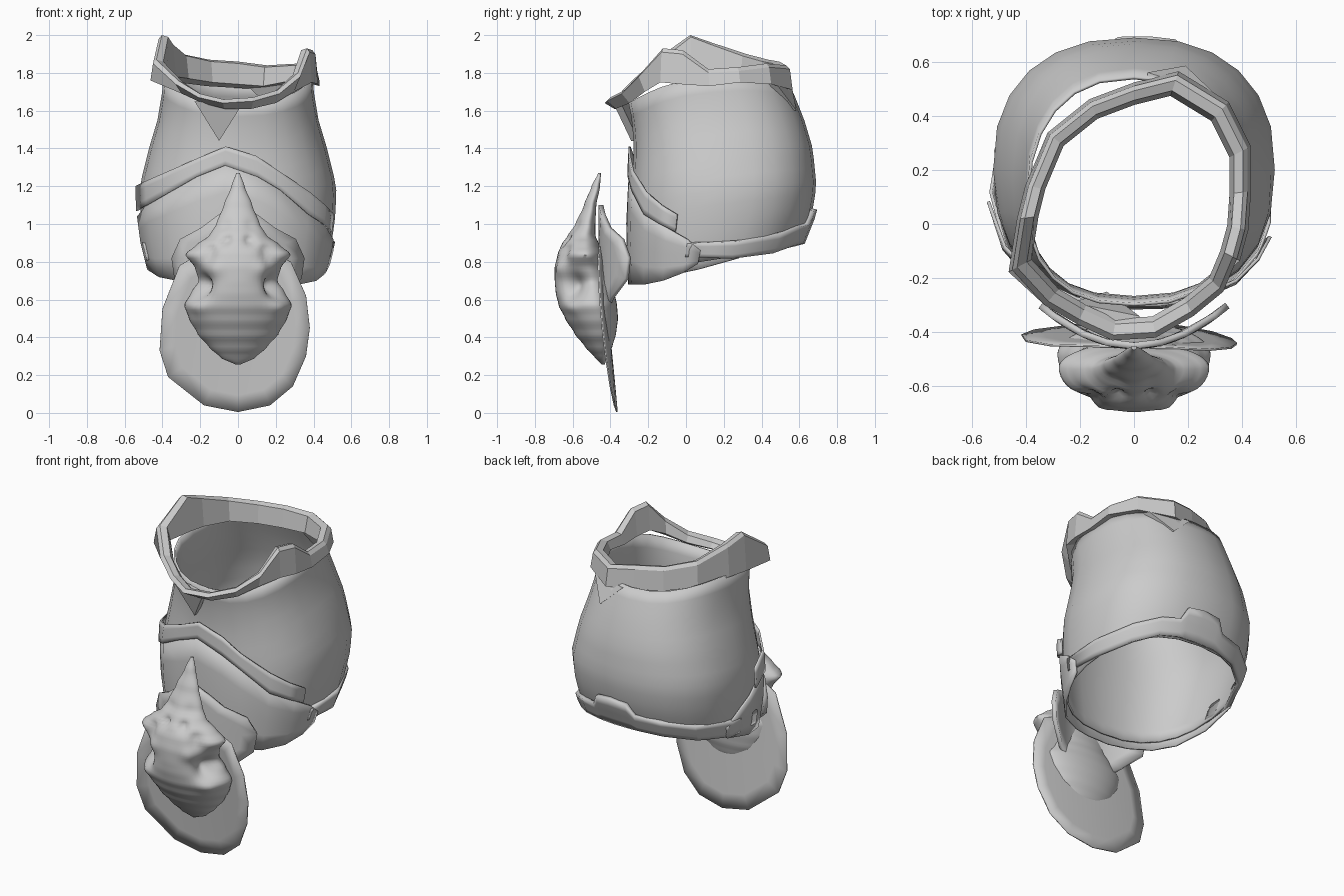
import bpy, bmesh
from math import sin, cos, radians, exp, pi
from mathutils import Vector


def make(name, verts, faces, smooth=None, thick=0.0):
    me = bpy.data.meshes.new(name)
    me.from_pydata([tuple(v) for v in verts], [], faces)
    bm = bmesh.new()
    bm.from_mesh(me)
    bmesh.ops.recalc_face_normals(bm, faces=bm.faces)
    bm.to_mesh(me)
    bm.free()
    ob = bpy.data.objects.new(name, me)
    bpy.context.collection.objects.link(ob)
    if thick:
        mod = ob.modifiers.new("thickness", 'SOLIDIFY')
        mod.thickness = thick
        mod.offset = 0
    if smooth:
        bpy.ops.object.select_all(action='DESELECT')
        ob.select_set(True)
        bpy.context.view_layer.objects.active = ob
        bpy.ops.object.shade_smooth_by_angle(angle=radians(smooth))
    return ob


def grid_faces(rows, cols, wrap_cols=False, wrap_rows=False):
    return [(r * cols + c, r * cols + (c + 1) % cols,
             (r + 1) % rows * cols + (c + 1) % cols, (r + 1) % rows * cols + c)
            for r in range(rows if wrap_rows else rows - 1)
            for c in range(cols if wrap_cols else cols - 1)]


def sample(table, z, ease=False):
    if z <= table[0][0]:
        return table[0][1:]
    for a, b in zip(table, table[1:]):
        if z <= b[0]:
            t = (z - a[0]) / (b[0] - a[0])
            if ease:
                t = 0.5 * t + 0.5 * t * t * (3 - 2 * t)
            return [p + (q - p) * t for p, q in zip(a[1:], b[1:])]
    return table[-1][1:]


# Body section by height: z, half width, front y, back y
BODY = [(0.70, 0.44, -0.28, 0.50), (0.90, 0.49, -0.29, 0.60), (1.05, 0.51, -0.29, 0.66),
        (1.20, 0.515, -0.28, 0.685), (1.40, 0.465, -0.27, 0.665), (1.55, 0.42, -0.28, 0.62),
        (1.70, 0.395, -0.31, 0.56), (1.80, 0.39, -0.35, 0.51)]


def power(v, e=0.833):
    return abs(v) ** e * (1 if v > 0 else -1)


def body_point(deg, z, off=0.0):
    a = radians(deg)
    w, yf, yb = sample(BODY, z)
    return Vector(((w + off) * power(sin(a)),
                   (yf + yb) / 2 - ((yb - yf) / 2 + off) * power(cos(a)), z))


# Main shell: open tube with slanted ends
ROWS, COLS = 14, 24
verts = []
for r in range(ROWS):
    for c in range(COLS):
        d = 360 * c / COLS
        k = cos(radians(d))
        lo, hi = 0.81 - 0.09 * k, 1.69 - 0.05 * k + 0.08 * (1 - k * k)
        verts.append(body_point(d, lo + (hi - lo) * r / (ROWS - 1)))
make("main_shell", verts, grid_faces(ROWS, COLS, True), 50, 0.012)


# Plates that follow the shell: rows of angle, top z, bottom z
def plate(name, edge, off, thick):
    n = 5
    vs = [body_point(d, t + (b - t) * i / (n - 1), off) for d, t, b in edge for i in range(n)]
    make(name, vs, grid_faces(len(edge), n), 30, thick)


plate("upper_front_plate", [(-80, 1.20, 1.07), (-60, 1.23, 1.10), (-40, 1.28, 1.16),
      (-20, 1.35, 1.25), (-5, 1.41, 1.31), (8, 1.36, 1.25), (20, 1.28, 1.18),
      (40, 1.17, 1.05), (55, 1.10, 1.00), (67, 1.05, 0.96)], 0.03, 0.012)
plate("lower_front_plate", [(-105, 0.90, 0.82), (-85, 1.04, 0.76), (-60, 1.11, 0.72),
      (-40, 1.17, 0.70), (-20, 1.26, 0.69), (-5, 1.33, 0.68), (8, 1.27, 0.68),
      (20, 1.19, 0.68), (40, 1.06, 0.68), (60, 0.98, 0.70), (75, 0.92, 0.74),
      (84, 0.86, 0.79)], 0.022, 0.012)
plate("rear_bottom_band", [(75, 0.90, 0.83), (100, 0.91, 0.82), (130, 0.95, 0.85),
      (150, 0.99, 0.89), (163, 1.00, 0.90), (167, 1.07, 0.90), (176, 1.08, 0.90),
      (184, 1.07, 0.90), (188, 1.00, 0.90), (205, 0.99, 0.89), (230, 0.96, 0.86),
      (260, 0.93, 0.82), (285, 0.90, 0.81)], 0.015, 0.03)

# Collar: outer top x, y, lower z, upper z
COLLAR = [(-0.08, -0.43, 1.61, 1.66), (0.08, -0.42, 1.61, 1.67), (0.22, -0.34, 1.64, 1.71),
          (0.33, -0.25, 1.70, 1.80), (0.38, -0.13, 1.75, 1.93), (0.41, -0.02, 1.74, 1.92),
          (0.42, 0.12, 1.73, 1.82), (0.42, 0.28, 1.75, 1.83), (0.34, 0.44, 1.74, 1.85),
          (0.16, 0.55, 1.71, 1.84), (0.0, 0.51, 1.72, 1.86), (-0.16, 0.45, 1.73, 1.87),
          (-0.31, 0.33, 1.75, 1.90), (-0.39, 0.14, 1.76, 1.96), (-0.42, 0.02, 1.76, 2.0),
          (-0.45, -0.17, 1.76, 1.87), (-0.33, -0.30, 1.69, 1.76), (-0.21, -0.37, 1.64, 1.69)]
verts = []
for x, y, lo, hi in COLLAR:
    s = 0.9 if y < -0.2 else 1.03
    for k, z in ((s, lo), (1.0, hi - 0.02), (0.96, hi), (0.88, hi - 0.01), (0.84, lo + 0.02)):
        verts.append((x * k, 0.07 + (y - 0.07) * k, z))
make("collar", verts, grid_faces(len(COLLAR), 5, True, True))


# Pointed tabs hanging from the collar, front and back
def tab(name, pts, push):
    vs = [Vector(p) for p in pts]
    vs += [v + Vector((0, push, 0)) for v in vs]
    make(name, vs, [(0, 1, 2), (3, 5, 4), (0, 3, 4, 1), (1, 4, 5, 2), (2, 5, 3, 0)])


tab("front_tab", [(-0.23, -0.33, 1.65), (0.02, -0.38, 1.63), (-0.10, -0.29, 1.44)], 0.04)
tab("back_tab", [(0.30, 0.48, 1.74), (0.05, 0.56, 1.73), (0.19, 0.585, 1.60)], -0.04)


# Thin outlined sheets, built as concentric rings around a middle point
def sheet(name, outline, mid, depth, thick, smooth):
    n, rings = len(outline), 5
    vs = [(mid[0] + (x - mid[0]) * k / rings, 0, mid[1] + (z - mid[1]) * k / rings)
          for k in range(1, rings + 1) for x, z in outline]
    vs = [(x, depth(x, z), z) for x, _, z in vs]
    make(name, vs, grid_faces(rings, n, True) + [tuple(range(n))], smooth, thick)


sheet("hanging_tongue", [(0, 0.005), (0.17, 0.04), (0.29, 0.14), (0.36, 0.30), (0.38, 0.45),
      (0.36, 0.62), (0.28, 0.80), (0.1, 0.88), (-0.14, 0.88), (-0.31, 0.78), (-0.40, 0.55),
      (-0.415, 0.33), (-0.37, 0.19), (-0.18, 0.04)], (0, 0.45),
      lambda x, z: -0.365 - 0.1 * z - 0.15 * x * x - 0.03 * x, 0.008, 30)

half = [(0.10, 1.05), (0.19, 0.98), (0.30, 0.92), (0.345, 0.82), (0.33, 0.71),
        (0.22, 0.61), (0.10, 0.52)]
sheet("skull_mount", [(0, 1.1)] + half + [(0, 0.46)] + [(-x, z) for x, z in half[::-1]],
      (0, 0.8), lambda x, z: -0.45 + 1.25 * x * x, 0.025, 40)

# Beaked skull: z, half width, front y, back y
SKULL = [(0.255, 0.01, -0.445, -0.43), (0.29, 0.09, -0.48, -0.42), (0.35, 0.155, -0.535, -0.39),
         (0.42, 0.215, -0.59, -0.37), (0.50, 0.26, -0.64, -0.36), (0.57, 0.285, -0.675, -0.365),
         (0.64, 0.25, -0.69, -0.38), (0.70, 0.215, -0.695, -0.40), (0.77, 0.23, -0.695, -0.42),
         (0.84, 0.28, -0.68, -0.44), (0.89, 0.22, -0.66, -0.46), (0.94, 0.15, -0.625, -0.48),
         (1.0, 0.115, -0.585, -0.48), (1.1, 0.075, -0.54, -0.475), (1.2, 0.035, -0.50, -0.455),
         (1.27, 0.01, -0.465, -0.45)]
# Sculpting marks, mirrored: x, y, z, radius, inward depth
MARKS = [(0.21, -0.60, 0.67, 0.065, 0.08), (0.07, -0.65, 0.92, 0.03, 0.045),
         (0.16, -0.63, 0.84, 0.045, 0.04), (0.13, -0.69, 0.76, 0.04, -0.02),
         (0.22, -0.62, 0.55, 0.05, -0.02), (0.08, -0.60, 1.0, 0.04, 0.015)]
ROWS, COLS = 64, 56
verts = []
for r in range(ROWS):
    z = 0.255 + 1.015 * r / (ROWS - 1)
    w, yf, yb = sample(SKULL, z, True)
    mid = yf + (yb - yf) * 0.62
    for c in range(COLS):
        a = 2 * pi * c / COLS
        k = cos(a)
        p = Vector((w * sin(a), mid - k * ((mid - yf) if k > 0 else (yb - mid)), z))
        inward = (Vector((0, -0.5, z)) - p).normalized()
        for mx, my, mz, rad, depth in MARKS:
            d2 = (abs(p.x) - mx) ** 2 + (p.y - my) ** 2 + (z - mz) ** 2
            p = p + inward * depth * exp(-d2 / rad ** 2)
        verts.append(p)
make("beaked_skull", verts, grid_faces(ROWS, COLS, True)
     + [tuple(range(COLS)), tuple(range((ROWS - 1) * COLS, ROWS * COLS))], 60)
